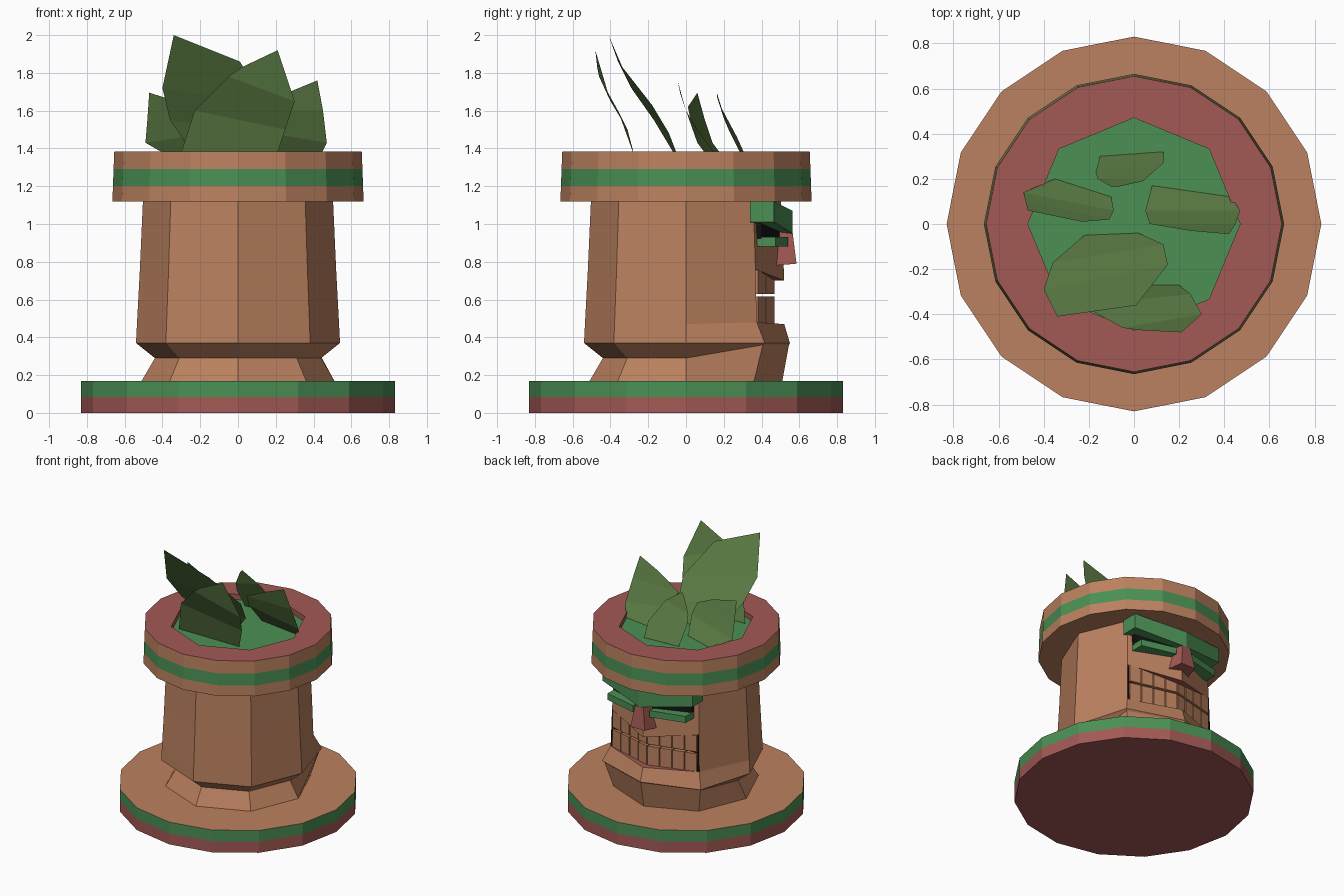
import bpy, bmesh, math
from mathutils import Vector

if "Cube" in bpy.data.objects:
    bpy.data.objects.remove(bpy.data.objects["Cube"])


def mat(name, r, g, b):
    m = bpy.data.materials.new(name)
    m.diffuse_color = (r, g, b, 1)
    m.use_nodes = True
    m.node_tree.nodes["Principled BSDF"].inputs["Base Color"].default_value = m.diffuse_color
    return m


ORANGE = mat("terracotta", 0.50, 0.22, 0.115)
RED = mat("dull_red", 0.36, 0.10, 0.09)
GREEN = mat("paint_green", 0.07, 0.28, 0.09)
LEAF = mat("leaf_green", 0.11, 0.21, 0.06)
BLACK = mat("black", 0.006, 0.006, 0.006)
ALL = [ORANGE, RED, GREEN, LEAF, BLACK]


def finish(name, bm, fix_normals=True):
    bmesh.ops.remove_doubles(bm, verts=bm.verts, dist=0.0005)
    if fix_normals:
        bmesh.ops.recalc_face_normals(bm, faces=bm.faces)
    me = bpy.data.meshes.new(name)
    bm.to_mesh(me)
    bm.free()
    for m in ALL:
        me.materials.append(m)
    ob = bpy.data.objects.new(name, me)
    bpy.context.collection.objects.link(ob)
    return ob


def loft(name, rings, pick):
    """Skin closed rings, cap both ends; pick(band, side) gives the material."""
    bm = bmesh.new()
    vs = [[bm.verts.new(p) for p in ring] for ring in rings]
    n = len(rings[0])
    for k in range(len(vs) - 1):
        for i in range(n):
            j = (i + 1) % n
            f = bm.faces.new((vs[k][i], vs[k][j], vs[k + 1][j], vs[k + 1][i]))
            f.material_index = ALL.index(pick(k, i))
    bm.faces.new(vs[0]).material_index = ALL.index(pick(0, 0))
    last = len(vs) - 2
    bm.faces.new(vs[-1]).material_index = ALL.index(pick(last, 0))
    return finish(name, bm)


def polar(r, deg, z):
    a = math.radians(deg)
    return Vector((r * math.cos(a), r * math.sin(a), z))


def ring16(r, z, octagon=False):
    flat = math.cos(math.pi / 8) if octagon else 1
    return [polar(r * (flat if i % 2 else 1), i * 22.5, z) for i in range(16)]


def block(name, end_a, end_b, m):
    """Six-sided solid between two quads."""
    return loft(name, [end_a, end_b], lambda k, i: m)


def bar(name, x0, y0, x1, y1, m):
    """Bar from x0 to x1; y0, y1 = (back, front, low, high) at each end."""
    q = [[(x, b, lo), (x, f, lo), (x, f, hi), (x, b, hi)]
         for x, (b, f, lo, hi) in ((x0, y0), (x1, y1))]
    return block(name, q[0], q[1], m)


# Round base
loft("base", [ring16(0.83, 0), ring16(0.83, 0.085), ring16(0.83, 0.17), ring16(0.5, 0.17)],
     lambda k, i: (RED, GREEN, ORANGE)[k])

# Octagonal body; three back columns bulge into a chin and open a mouth
side = [(.51, .17), (.44, .29), (.54, .37), (.535, .47), (.535, .47), (.52, .75), (.52, .75), (.503, 1.13)]
corner = [(.51, .17), (.575, .36), (.59, .37), (.53, .48), (.53, .48), (.52, .76), (.52, .76), (.503, 1.13)]
middle = [(.51, .17), (.545, .36), (.55, .37), (.52, .47), (.36, .47), (.36, .70), (.52, .70), (.503, 1.13)]
cols = [side, corner, middle, corner] + [side] * 4


def body_mat(k, i):
    if i in (1, 2):
        return {3: RED, 4: BLACK, 5: RED}.get(k, ORANGE)
    return ORANGE


loft("body", [[polar(cols[i][k][0], i * 45, cols[i][k][1]) for i in range(8)]
              for k in range(len(side))], body_mat)

# Rim with painted band and octagonal planting hole
loft("rim", [ring16(0.45, 1.12), ring16(.665, 1.12), ring16(.662, 1.2), ring16(.659, 1.29),
             ring16(.655, 1.385), ring16(.47, 1.385, True), ring16(.47, 1.345, True),
             ring16(.2, 1.345, True)],
     lambda k, i: (ORANGE, ORANGE, GREEN, ORANGE, RED, RED, GREEN)[k])

# Face on the back, mirrored left and right
for s, tag in ((1, "left"), (-1, "right")):
    bar("brow_" + tag, s * .38, (.34, .465, 1.01, 1.12), 0, (.44, .565, .95, 1.07), GREEN)
    bar("eye_" + tag, s * .33, (.34, .40, .92, 1.02), s * .06, (.42, .495, .92, 1.0), BLACK)
    bar("eyelid_" + tag, s * .33, (.36, .475, .88, .93), s * .07, (.44, .54, .88, .93), GREEN)
    # Teeth follow the V of the mouth
    for row, lo, hi in (("upper", .63, .75), ("lower", .47, .615)):
        for t in range(4):
            xa, xb = .004 + t * .09, .086 + t * .09
            ya, yb = .47 - xa * .25, .47 - xb * .25
            top = [hi - .04 + x * .13 if row == "upper" else hi for x in (xa, xb)]
            bar(f"{row}_tooth_{tag}_{t}", s * xa, (ya - .07, ya, lo, top[0]),
                s * xb, (yb - .07, yb, lo, top[1]), ORANGE)

# Nose
block("nose",
      [(-.09, .47, .78), (.09, .47, .78), (.06, .585, .79), (-.06, .585, .79)],
      [(-.045, .47, .96), (.045, .47, .96), (.035, .565, .95), (-.035, .565, .95)], RED)

# Leaves: folded sheets, each row is one fold line (left point, right point)
leaves = {
    "tall": [((-.22, -.05, 1.35), (.02, -.04, 1.35)), ((-.36, -.17, 1.55), (.13, -.09, 1.48)),
             ((-.40, -.29, 1.72), (.15, -.18, 1.63)), ((-.34, -.41, 2.0), (.01, -.36, 1.86))],
    "front": [((-.31, -.27, 1.35), (.2, -.27, 1.35)), ((-.23, -.36, 1.6), (.25, -.31, 1.5)),
              ((-.05, -.46, 1.78), (.30, -.40, 1.65)), ((.02, -.47, 1.83), (.21, -.48, 1.92))],
    "right": [((.08, .17, 1.35), (.43, .12, 1.35)), ((.05, .06, 1.5), (.47, .06, 1.43)),
              ((.07, 0, 1.6), (.45, 0, 1.6)), ((.25, -.03, 1.69), (.42, -.045, 1.76))],
    "left": [((-.35, .2, 1.35), (-.1, .12, 1.35)), ((-.49, .14, 1.43), (-.09, .06, 1.49)),
             ((-.48, .1, 1.55), (-.11, .02, 1.57)), ((-.47, .06, 1.695), (-.23, .01, 1.62))],
    "back": [((-.15, .3, 1.35), (.13, .32, 1.35)), ((-.17, .23, 1.49), (.13, .27, 1.46)),
             ((-.16, .2, 1.56), (.04, .19, 1.61)), ((-.1, .165, 1.67), (-.08, .163, 1.695))],
}
for tag, rows in leaves.items():
    bm = bmesh.new()
    vs = [[bm.verts.new(p) for p in row] for row in rows]
    for a, b in zip(vs, vs[1:]):
        bm.faces.new((a[0], b[0], b[1], a[1])).material_index = ALL.index(LEAF)
    finish("leaf_" + tag, bm, False)
